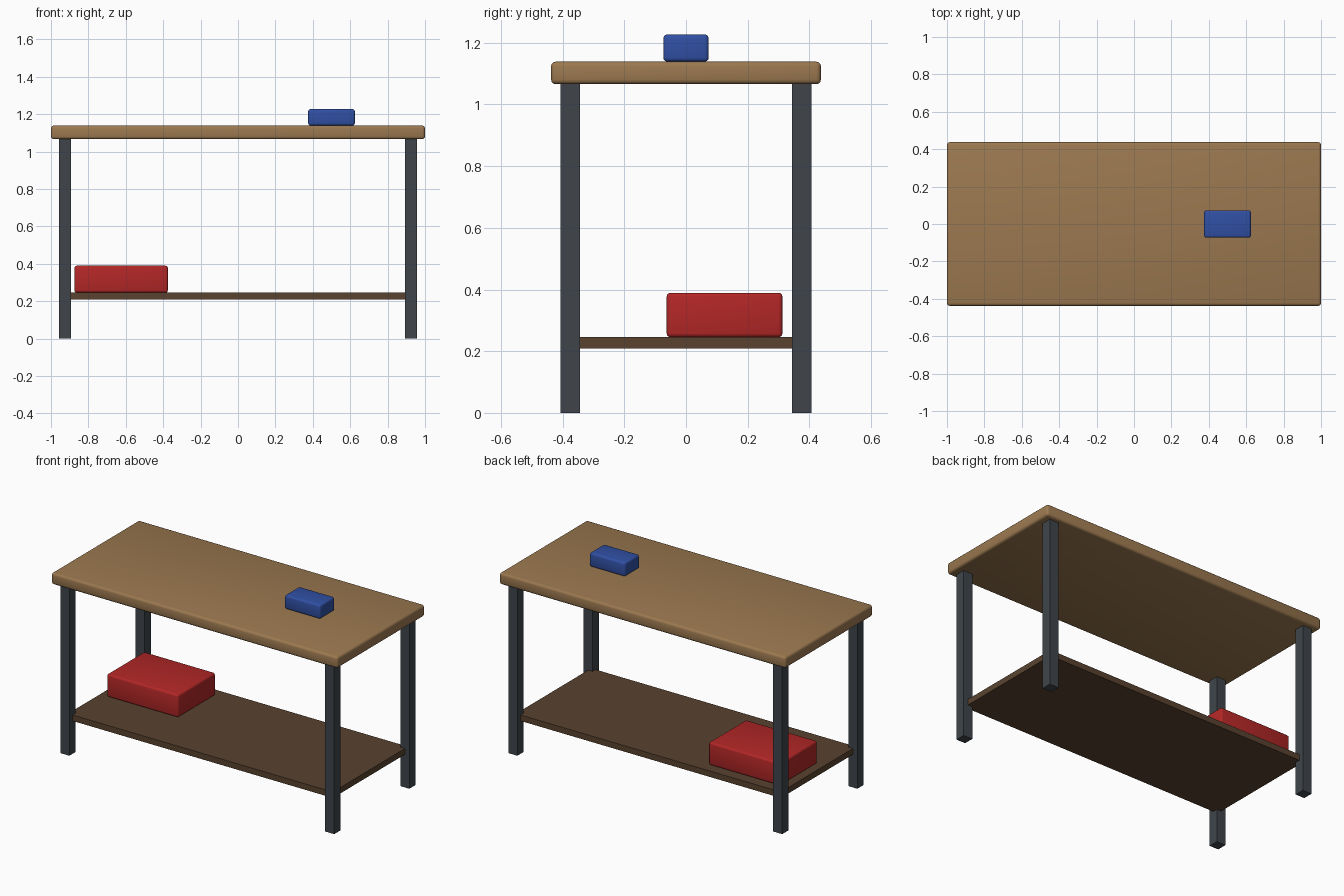
import bpy

cube = bpy.data.objects.get("Cube")
if cube:
    bpy.data.objects.remove(cube, do_unlink=True)


def material(name, color):
    mat = bpy.data.materials.new(name)
    mat.use_nodes = True
    mat.diffuse_color = (*color, 1)
    mat.node_tree.nodes["Principled BSDF"].inputs["Base Color"].default_value = (*color, 1)
    return mat


def box(name, mat, size, x, y, bottom, rounding=0):
    """Box standing at height bottom, with optional softly shaded rounded edges."""
    bpy.ops.mesh.primitive_cube_add(size=1, location=(x, y, bottom + size[2] / 2))
    obj = bpy.context.object
    obj.name = name
    obj.scale = size
    bpy.ops.object.transform_apply(location=False, rotation=False, scale=True)
    obj.data.materials.append(mat)
    if rounding:
        bevel = obj.modifiers.new("Rounded edges", 'BEVEL')
        bevel.width = rounding
        bevel.segments = 3
        bpy.ops.object.shade_smooth()
    return obj


wood = material("light wood", (0.33, 0.19, 0.08))
dark_wood = material("dark wood", (0.10, 0.055, 0.028))
steel = material("dark steel", (0.05, 0.06, 0.07))
red = material("red", (0.45, 0.02, 0.02))
blue = material("blue", (0.03, 0.08, 0.37))

# Table surfaces
TOP_BOTTOM, TOP_THICK = 1.066, 0.073
SHELF_BOTTOM, SHELF_THICK = 0.208, 0.0375
box("tabletop", wood, (2, 0.875, TOP_THICK), 0, 0, TOP_BOTTOM, 0.015)
box("lower_shelf", dark_wood, (1.85, 0.75, SHELF_THICK), 0, 0, SHELF_BOTTOM)

# Four square legs
for side, sx in (("left", 1), ("right", -1)):
    for end, sy in (("front", -1), ("back", 1)):
        box(f"{end}_{side}_leg", steel, (0.0625, 0.0625, TOP_BOTTOM),
            sx * 0.925, sy * 0.375, 0)

# Boxes resting on the surfaces
box("red_storage_box", red, (0.5, 0.375, 0.144), -0.625, 0.125,
    SHELF_BOTTOM + SHELF_THICK, 0.0125)
box("small_blue_box", blue, (0.25, 0.147, 0.088), 0.5, 0,
    TOP_BOTTOM + TOP_THICK, 0.0125)
